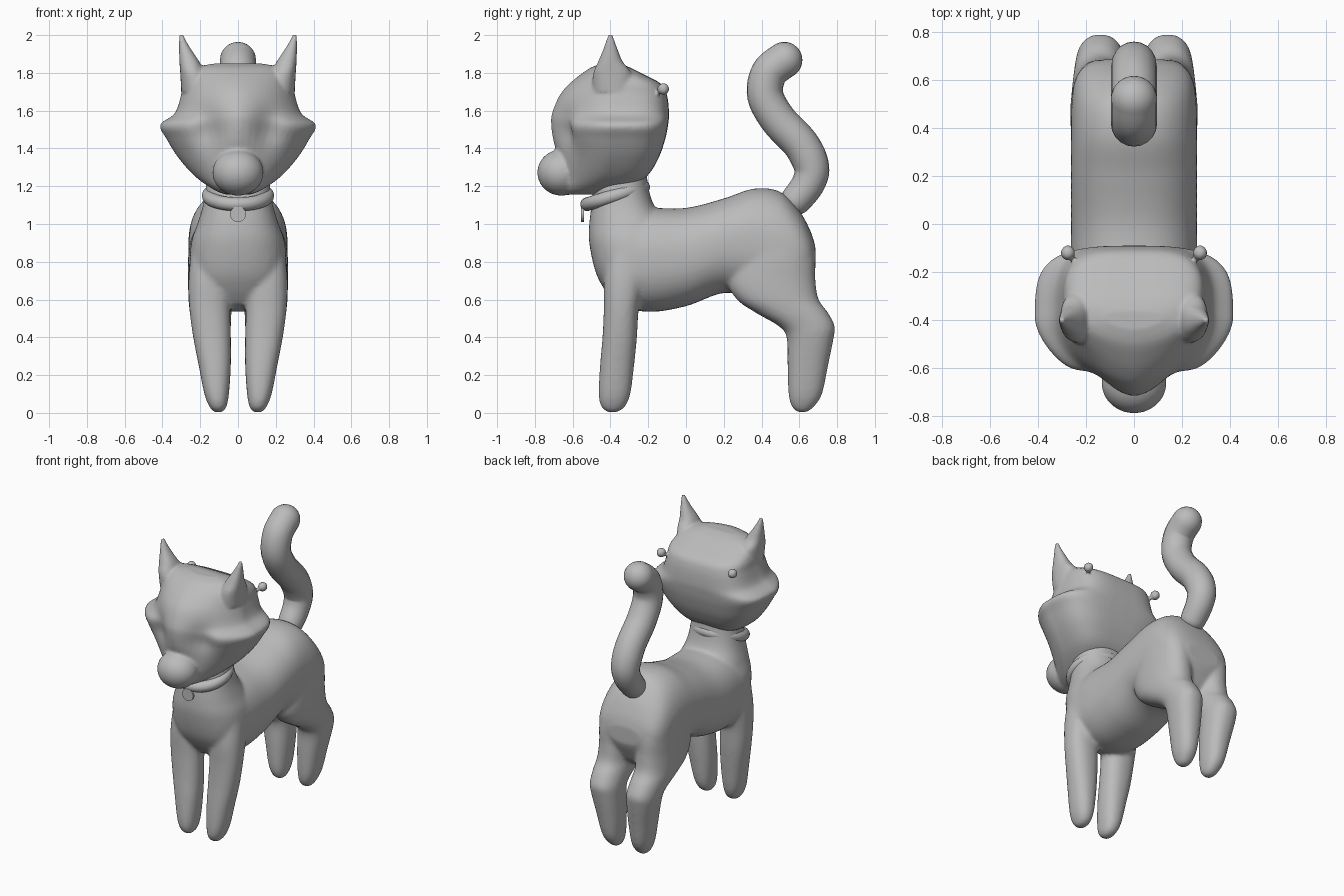
import bpy, bmesh, math
from mathutils import Vector, Matrix

if "Cube" in bpy.data.objects:
    bpy.data.objects.remove(bpy.data.objects["Cube"])

grey = bpy.data.materials.new("plain_grey")
grey.diffuse_color = (0.5, 0.5, 0.5, 1)
grey.use_nodes = True
grey.node_tree.nodes["Principled BSDF"].inputs["Base Color"].default_value = grey.diffuse_color


def smooth_rows(rows, steps=6):
    """Catmull-Rom interpolation of a list of equal-length tuples."""
    out = []
    for i in range(len(rows) - 1):
        p0, p1, p2 = rows[max(i - 1, 0)], rows[i], rows[i + 1]
        p3 = rows[min(i + 2, len(rows) - 1)]
        for k in range(steps):
            t = k / steps
            out.append(tuple(
                0.5 * (2 * b + (c - a) * t + (2 * a - 5 * b + 4 * c - d) * t * t
                       + (3 * b - a - 3 * c + d) * t ** 3)
                for a, b, c, d in zip(p0, p1, p2, p3)))
    out.append(tuple(rows[-1]))
    return out


def loft(bm, rows, axis='Z', side=1, n_low=2.3, n_high=2.3, mid=0.5, seg=64):
    """Skin superellipse sections; row = (position, low, high, x_min, x_max)."""
    rings = []
    for pos, lo, hi, x0, x1 in smooth_rows(rows):
        c, cx, w = lo + (hi - lo) * mid, (x0 + x1) / 2, (x1 - x0) / 2
        ring = []
        for i in range(seg):
            a = 2 * math.pi * i / seg
            ca, sa = math.cos(a), math.sin(a)
            n = n_high if sa > 0 else n_low
            x = cx + w * math.copysign(abs(ca) ** (2 / n), ca)
            v = c + ((hi - c) if sa > 0 else (c - lo)) * math.copysign(abs(sa) ** (2 / n), sa)
            ring.append(bm.verts.new((x * side, v, pos) if axis == 'Z' else (x * side, pos, v)))
        rings.append(ring)
    faces = [bm.faces.new(rings[0]), bm.faces.new(rings[-1])]
    for r, s in zip(rings, rings[1:]):
        for i in range(seg):
            j = (i + 1) % seg
            faces.append(bm.faces.new((r[i], r[j], s[j], s[i])))
    bmesh.ops.recalc_face_normals(bm, faces=faces)
    return [v for r in rings for v in r]


def ball(bm, loc, size):
    m = Matrix.Translation(loc) @ Matrix.Diagonal((*size, 1))
    bmesh.ops.create_icosphere(bm, subdivisions=4, radius=1, matrix=m)


def blended(name, bm, voxel, iterations):
    """Fuse overlapping volumes into one soft skin."""
    me = bpy.data.meshes.new(name)
    bm.to_mesh(me)
    bm.free()
    ob = bpy.data.objects.new(name, me)
    bpy.context.collection.objects.link(ob)
    me.materials.append(grey)
    r = ob.modifiers.new("fuse", 'REMESH')
    r.mode, r.voxel_size, r.use_smooth_shade = 'VOXEL', voxel, True
    s = ob.modifiers.new("soften", 'SMOOTH')
    s.factor, s.iterations = 0.5, iterations
    return ob


# Body: trunk, chest with neck, and four legs
bm = bmesh.new()
loft(bm, [(y, lo, hi, -w, w) for y, lo, hi, w in (
    (-.46, .72, 1.0, .17), (-.36, .58, 1.07, .24), (-.2, .535, 1.085, .26),
    (0, .565, 1.085, .262), (.2, .635, 1.135, .262), (.36, .6, 1.187, .262),
    (.5, .55, 1.17, .26), (.6, .6, 1.07, .245), (.66, .7, .96, .2),
    (.685, .76, .88, .12))], axis='Y')
loft(bm, [(z, f, b, -w, w) for z, f, b, w in (
    (.57, -.37, -.2, .12), (.65, -.43, -.1, .22), (.75, -.48, -.05, .255),
    (.9, -.512, -.05, .248), (1.0, -.512, -.1, .215), (1.1, -.5, -.17, .185),
    (1.2, -.49, -.2, .17), (1.3, -.47, -.21, .16))])
front_leg = [(.002, -.41, -.37, .085, .125), (.03, -.448, -.325, .062, .15),
             (.1, -.462, -.295, .048, .178), (.25, -.455, -.275, .038, .208),
             (.4, -.442, -.26, .038, .237), (.55, -.435, -.25, .042, .257),
             (.7, -.435, -.22, .04, .262), (.85, -.42, -.2, .05, .25)]
hind_leg = [(.002, .595, .635, .085, .125), (.03, .562, .675, .062, .15),
            (.1, .543, .72, .048, .178), (.25, .538, .752, .038, .208),
            (.4, .533, .782, .038, .237), (.46, .49, .787, .038, .245),
            (.53, .37, .752, .035, .255), (.6, .27, .702, .03, .262),
            (.7, .22, .685, .02, .264), (.85, .25, .675, .02, .262),
            (1.0, .32, .61, .02, .235)]
for s in (1, -1):
    loft(bm, front_leg, side=s)
    loft(bm, hind_leg, side=s)
blended("body", bm, .012, 8)

# Head: flared skull with eye hollows, muzzle, ears and nape points
bm = bmesh.new()
skull = loft(bm, [(z, f, b, -w, w) for z, f, b, w in (
    (1.155, -.68, -.4, .06), (1.18, -.7, -.33, .125), (1.25, -.68, -.21, .225),
    (1.35, -.68, -.145, .315), (1.45, -.705, -.11, .378), (1.525, -.715, -.095, .412),
    (1.585, -.71, -.09, .335), (1.68, -.67, -.1, .302), (1.74, -.62, -.13, .292),
    (1.79, -.56, -.22, .27), (1.83, -.5, -.3, .22), (1.85, -.44, -.36, .12))],
    n_low=1.65, n_high=3.6, mid=.52)
for v in skull:
    if v.co.y < -.4:
        d = ((abs(v.co.x) - .16) / .08) ** 2 + ((v.co.z - 1.5) / .1) ** 2
        v.co.y += .055 * math.exp(-d)
ball(bm, (0, -.66, 1.272), (.135, .127, .122))
ear = [(1.7, -.5, -.26, .1, .3), (1.8, -.49, -.29, .175, .306),
       (1.86, -.465, -.335, .205, .31), (1.92, -.44, -.36, .245, .312),
       (1.97, -.423, -.378, .275, .312), (2.005, -.41, -.39, .29, .31)]
for s in (1, -1):
    loft(bm, ear, side=s, seg=32)
    ball(bm, (s * .275, -.12, 1.715), (.03, .032, .032))
blended("head", bm, .01, 4)

# Tail: tube along an S path with rounded ends
R = .096
path = [Vector(p) for p in smooth_rows([
    (0, .585, 1.13), (0, .645, 1.21), (0, .665, 1.3), (0, .61, 1.42),
    (0, .49, 1.55), (0, .42, 1.68), (0, .44, 1.8), (0, .52, 1.868)])]
pts = [(p, R * min(1, .85 + .01 * i)) for i, p in enumerate(path)]
d0, d1 = (path[0] - path[1]).normalized(), (path[-1] - path[-2]).normalized()
for k in range(1, 9):
    a = math.radians(min(11.1 * k, 88))
    pts.insert(0, (path[0] + d0 * R * .85 * math.sin(a), R * .85 * math.cos(a)))
    pts.append((path[-1] + d1 * R * math.sin(a), R * math.cos(a)))
cu = bpy.data.curves.new("tail", 'CURVE')
cu.dimensions, cu.bevel_depth, cu.bevel_resolution, cu.use_fill_caps = '3D', 1, 8, True
sp = cu.splines.new('POLY')
sp.points.add(len(pts) - 1)
for q, (p, r) in zip(sp.points, pts):
    q.co, q.radius = (*p, 1), r
cu.materials.append(grey)
tail = bpy.data.objects.new("tail", cu)
bpy.context.collection.objects.link(tail)
bpy.context.view_layer.objects.active = tail
tail.select_set(True)
bpy.ops.object.convert(target='MESH')
bpy.ops.object.shade_smooth()

# Collar and its round tag
bpy.ops.mesh.primitive_torus_add(major_radius=.155, minor_radius=.036, major_segments=64,
                                 minor_segments=20, location=(0, -.375, 1.15),
                                 rotation=(math.radians(17), 0, 0))
collar = bpy.context.object
collar.name = "collar"
collar.data.materials.append(grey)
bpy.ops.object.shade_smooth()
bpy.ops.mesh.primitive_cylinder_add(vertices=32, radius=.042, depth=.014,
                                    location=(0, -.548, 1.052),
                                    rotation=(math.radians(90), 0, 0))
tag = bpy.context.object
tag.name = "collar_tag"
tag.data.materials.append(grey)
bpy.ops.object.shade_smooth_by_angle()
